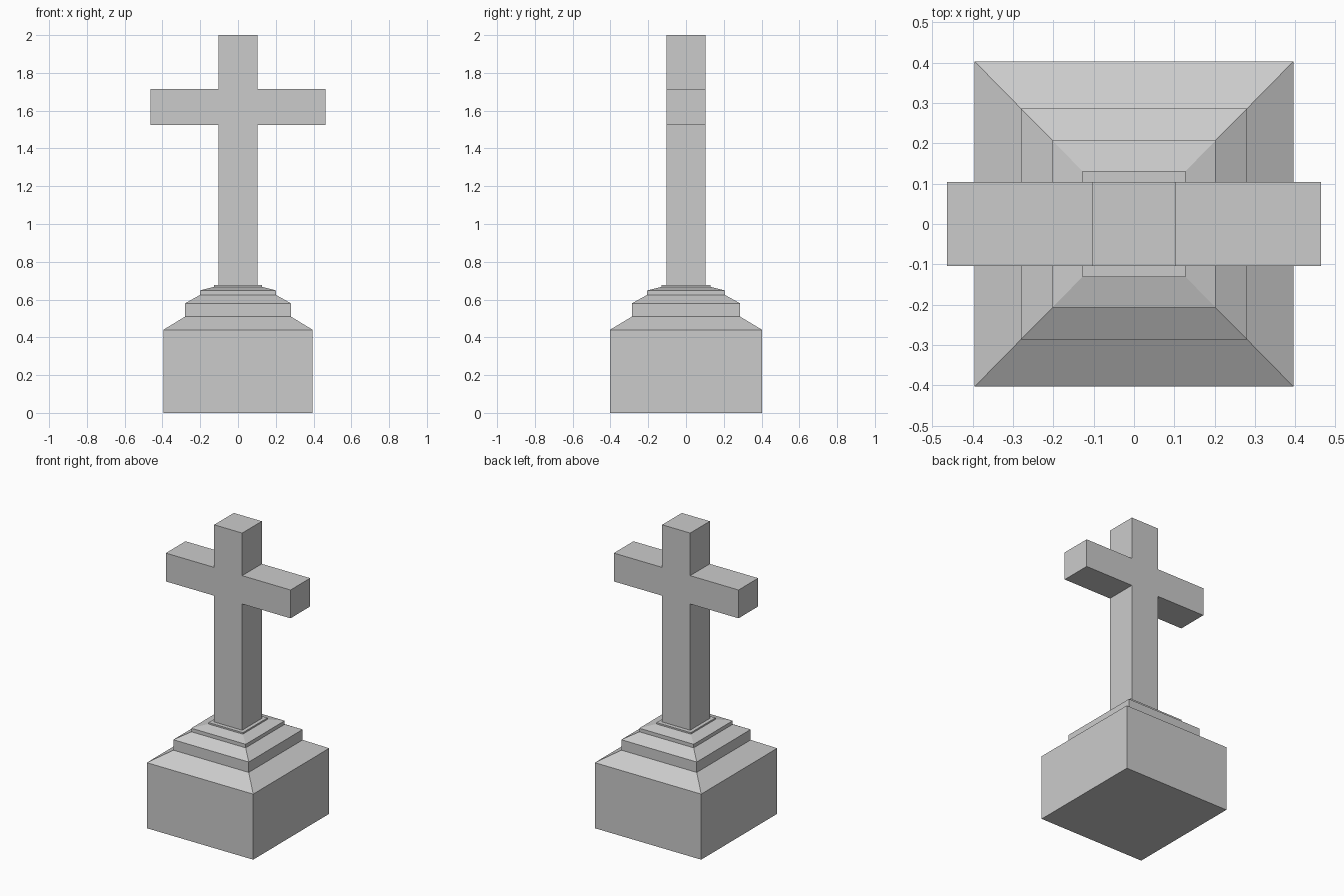
import bpy
import bmesh

cube = bpy.data.objects.get("Cube")
if cube:
    bpy.data.objects.remove(cube, do_unlink=True)

stone = bpy.data.materials.new("grey_stone")
stone.use_nodes = True
GREY = (0.6, 0.6, 0.6, 1.0)
stone.diffuse_color = GREY
stone.node_tree.nodes["Principled BSDF"].inputs["Base Color"].default_value = GREY


def finish(name, bm):
    bmesh.ops.recalc_face_normals(bm, faces=bm.faces)
    mesh = bpy.data.meshes.new(name)
    bm.to_mesh(mesh)
    bm.free()
    mesh.materials.append(stone)
    obj = bpy.data.objects.new(name, mesh)
    bpy.context.collection.objects.link(obj)
    return obj


def tier(name, levels):
    """Loft a closed block through rectangles given as (half x, half y, z)."""
    bm = bmesh.new()
    rings = [[bm.verts.new((sx * hx, sy * hy, z))
              for sx, sy in ((-1, -1), (1, -1), (1, 1), (-1, 1))]
             for hx, hy, z in levels]
    for low, high in zip(rings, rings[1:]):
        for i in range(4):
            j = (i + 1) % 4
            bm.faces.new((low[i], low[j], high[j], high[i]))
    bm.faces.new(rings[0][::-1])
    bm.faces.new(rings[-1])
    return finish(name, bm)


# Stepped pedestal: vertical sides joined by sloping shoulders
base, step, collar, plinth = (0.395, 0.403), (0.28, 0.286), (0.202, 0.207), (0.128, 0.131)
tier("pedestal", [
    (*base, 0), (*base, 0.44),
    (*step, 0.51), (*step, 0.58),
    (*collar, 0.624), (*collar, 0.648),
    (*plinth, 0.667), (*plinth, 0.677),
])

# Cross: half outline mirrored across the centre, then extruded in depth
DEPTH = 0.104
half = [(0.104, 0.677), (0.104, 1.524), (0.463, 1.524),
        (0.463, 1.714), (0.104, 1.714), (0.104, 2.0)]
outline = half + [(-x, z) for x, z in reversed(half)]
bm = bmesh.new()
front = bm.faces.new([bm.verts.new((x, -DEPTH, z)) for x, z in outline])
extruded = bmesh.ops.extrude_face_region(bm, geom=[front], use_keep_orig=True)
bmesh.ops.translate(bm, vec=(0, 2 * DEPTH, 0),
                    verts=[v for v in extruded["geom"] if isinstance(v, bmesh.types.BMVert)])
finish("cross", bm)
